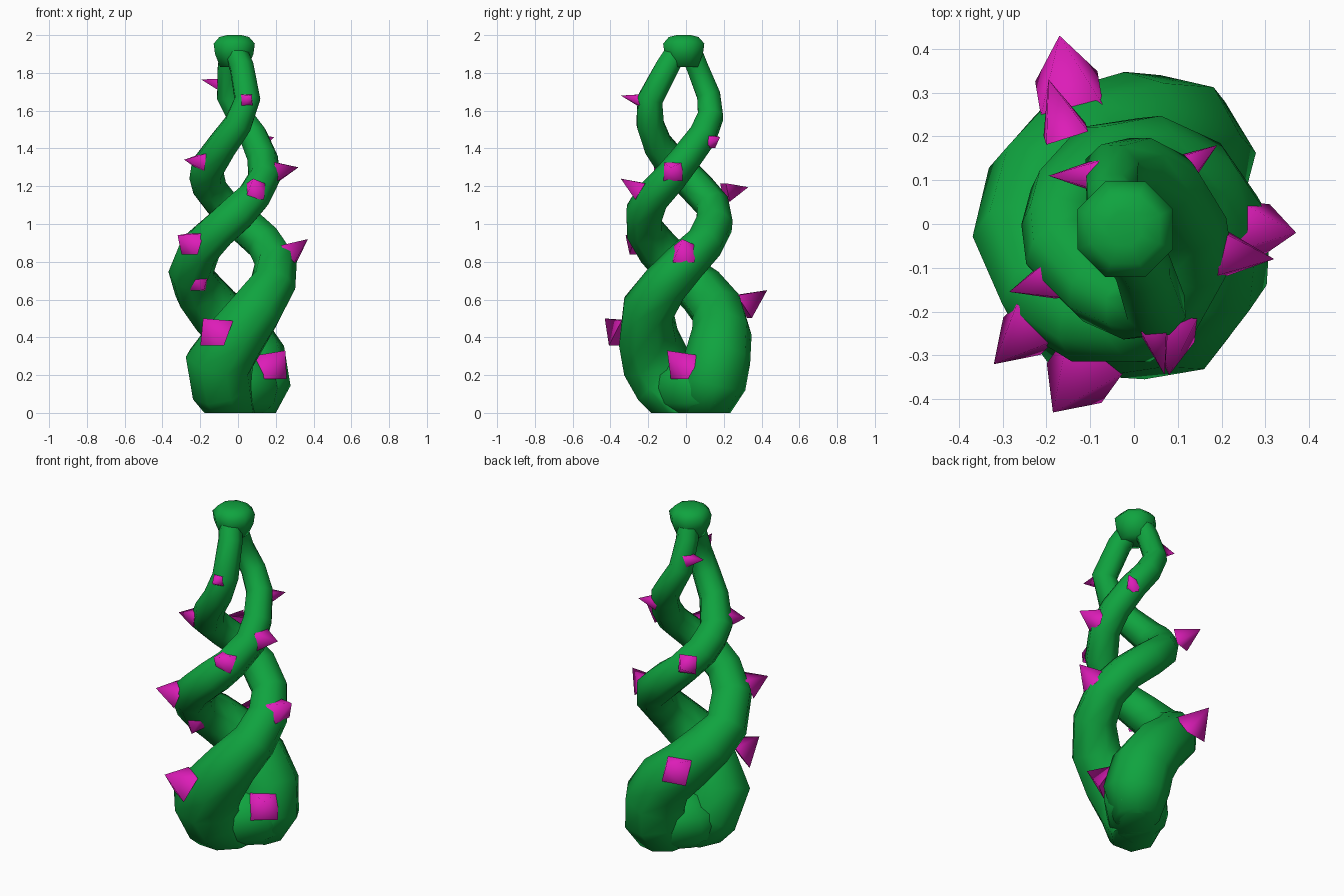
import bpy, bmesh, math
from mathutils import Vector

if "Cube" in bpy.data.objects:
    bpy.data.objects.remove(bpy.data.objects["Cube"])


def material(name, rgb):
    m = bpy.data.materials.new(name)
    m.diffuse_color = (*rgb, 1)
    m.use_nodes = True
    m.node_tree.nodes["Principled BSDF"].inputs["Base Color"].default_value = m.diffuse_color
    return m


GREEN = material("vine_green", (0.005, 0.37, 0.05))
PINK = material("thorn_pink", (0.72, 0.012, 0.48))


def finish(bm, name, mat, angle):
    bmesh.ops.recalc_face_normals(bm, faces=bm.faces)
    me = bpy.data.meshes.new(name)
    bm.to_mesh(me)
    bm.free()
    me.materials.append(mat)
    ob = bpy.data.objects.new(name, me)
    bpy.context.collection.objects.link(ob)
    bpy.context.view_layer.objects.active = ob
    ob.select_set(True)
    bpy.ops.object.shade_smooth_by_angle(angle=math.radians(angle))
    ob.select_set(False)
    return ob


def loft(bm, rings):
    n = len(rings[0])
    for a, b in zip(rings, rings[1:]):
        for i in range(n):
            bm.faces.new((a[i], a[(i + 1) % n], b[(i + 1) % n], b[i]))
    bm.faces.new(rings[0])
    bm.faces.new(rings[-1])


def stem(name, path, sides=8):
    """Eight-sided tube of varying radius, cut flat at the ground."""
    bm = bmesh.new()
    pts = [Vector(p[:3]) for p in path]
    rings, u = [], Vector((1, 0, 0))
    for i, p in enumerate(pts):
        t = (pts[min(i + 1, len(pts) - 1)] - pts[max(i - 1, 0)]).normalized()
        u = (u - t * u.dot(t)).normalized()
        v = t.cross(u)
        rings.append([])
        for k in range(sides):
            a = 2 * math.pi * (k + 0.5) / sides
            rings[-1].append(bm.verts.new(p + path[i][3] * 1.03 * (u * math.cos(a) + v * math.sin(a))))
    loft(bm, rings)
    cut = bmesh.ops.bisect_plane(bm, geom=bm.verts[:] + bm.edges[:] + bm.faces[:],
                                 plane_co=(0, 0, 0), plane_no=(0, 0, 1), clear_inner=True)
    edges = [e for e in cut["geom_cut"] if isinstance(e, bmesh.types.BMEdge)]
    bmesh.ops.contextual_create(bm, geom=edges)
    return finish(bm, name, GREEN, 70)


def bulb(name, x, y, profile, turn=0.0):
    """Lofted eight-sided rings: long radius, cross radius, height."""
    bm = bmesh.new()
    c, s = math.cos(turn), math.sin(turn)
    rings = []
    for rl, rc, z in profile:
        rings.append([])
        for k in range(8):
            a = (k + 0.5) * math.pi / 4
            p, q = rl * math.cos(a), rc * math.sin(a)
            rings[-1].append(bm.verts.new((x + p * c - q * s, y + p * s + q * c, z)))
    loft(bm, rings)
    return finish(bm, name, GREEN, 70)


# Two vines winding round each other: x, y, z, radius from top to root
stem("front_vine", [
    (-0.02, -0.04, 1.93, .06), (0.02, -0.10, 1.83, .065), (0.05, -0.19, 1.66, .07),
    (0.0, -0.19, 1.53, .075), (-0.08, -0.15, 1.42, .08), (-0.16, -0.06, 1.30, .09),
    (-0.165, 0.0, 1.25, .09), (-0.15, 0.06, 1.19, .09), (-0.08, 0.14, 1.10, .09),
    (0.03, 0.15, 1.00, .10), (0.14, 0.10, 0.90, .10), (0.20, 0.0, 0.80, .11),
    (0.185, -0.11, 0.68, .12), (0.10, -0.20, 0.55, .14), (-0.01, -0.20, 0.40, .16),
    (-0.10, -0.16, 0.27, .18), (-0.08, -0.10, 0.13, .165), (-0.01, -0.01, -0.03, .11)])
stem("back_vine", [
    (-0.03, 0.02, 1.93, .06), (-0.05, 0.06, 1.83, .06), (-0.05, 0.12, 1.68, .065),
    (0.01, 0.13, 1.57, .07), (0.08, 0.09, 1.47, .075), (0.13, 0.0, 1.35, .08),
    (0.14, -0.08, 1.25, .085), (0.08, -0.18, 1.14, .09), (0.0, -0.22, 1.06, .10),
    (-0.10, -0.22, 0.97, .10), (-0.20, -0.15, 0.87, .11), (-0.25, -0.03, 0.74, .115),
    (-0.21, 0.08, 0.65, .13), (-0.12, 0.17, 0.54, .14), (0.0, 0.19, 0.43, .155),
    (0.08, 0.17, 0.30, .17), (0.10, 0.14, 0.16, .175), (0.06, 0.09, -0.03, .11)])

# Knob joining the two tips, and the root filling between the two feet
bulb("top_knob", -0.02, -0.012, [(.08, .08, 1.83), (.11, .11, 1.90), (.118, .118, 1.955),
                                 (.085, .085, 1.99), (.04, .04, 2.0)])
bulb("root", 0.02, 0.04, [(.17, .11, 0), (.24, .16, .05), (.26, .18, .13),
                          (.23, .175, .2), (.12, .10, .29)], math.pi / 4)

# Thorns: base centre, tip, half width
THORNS = [
    ((0.05, -0.26, 1.66), (0.07, -0.345, 1.68), .03),
    ((-0.10, 0.11, 1.74), (-0.195, 0.11, 1.765), .035),
    ((-0.20, -0.13, 1.33), (-0.285, -0.155, 1.34), .045),
    ((0.12, 0.13, 1.44), (0.19, 0.18, 1.46), .035),
    ((0.22, -0.07, 1.28), (0.32, -0.08, 1.30), .05),
    ((0.09, -0.25, 1.18), (0.08, -0.345, 1.24), .05),
    ((-0.16, 0.22, 1.17), (-0.195, 0.33, 1.195), .05),
    ((-0.25, -0.25, 0.90), (-0.32, -0.32, 0.94), .06),
    ((0.28, -0.01, 0.85), (0.37, -0.02, 0.92), .058),
    ((-0.21, -0.10, 0.69), (-0.18, -0.18, 0.65), .055),
    ((-0.15, 0.31, 0.57), (-0.17, 0.43, 0.65), .072),
    ((-0.12, -0.34, 0.43), (-0.185, -0.43, 0.50), .077),
    ((0.18, -0.01, 0.25), (0.25, -0.10, 0.33), .075),
]
for n, (base, tip, w) in enumerate(THORNS, 1):
    base, tip = Vector(base), Vector(tip)
    d = (tip - base).normalized()
    side = d.cross(Vector((0, 0, 1))).normalized()
    up = side.cross(d)
    bm = bmesh.new()
    root = base - d * 0.015
    ring = [bm.verts.new(root + w * (side * a + up * b)) for a, b in ((1, 1), (-1, 1), (-1, -1), (1, -1))]
    top = bm.verts.new(tip)
    bm.faces.new(ring)
    for i in range(4):
        bm.faces.new((ring[i], ring[(i + 1) % 4], top))
    finish(bm, f"thorn_{n}", PINK, 100)
